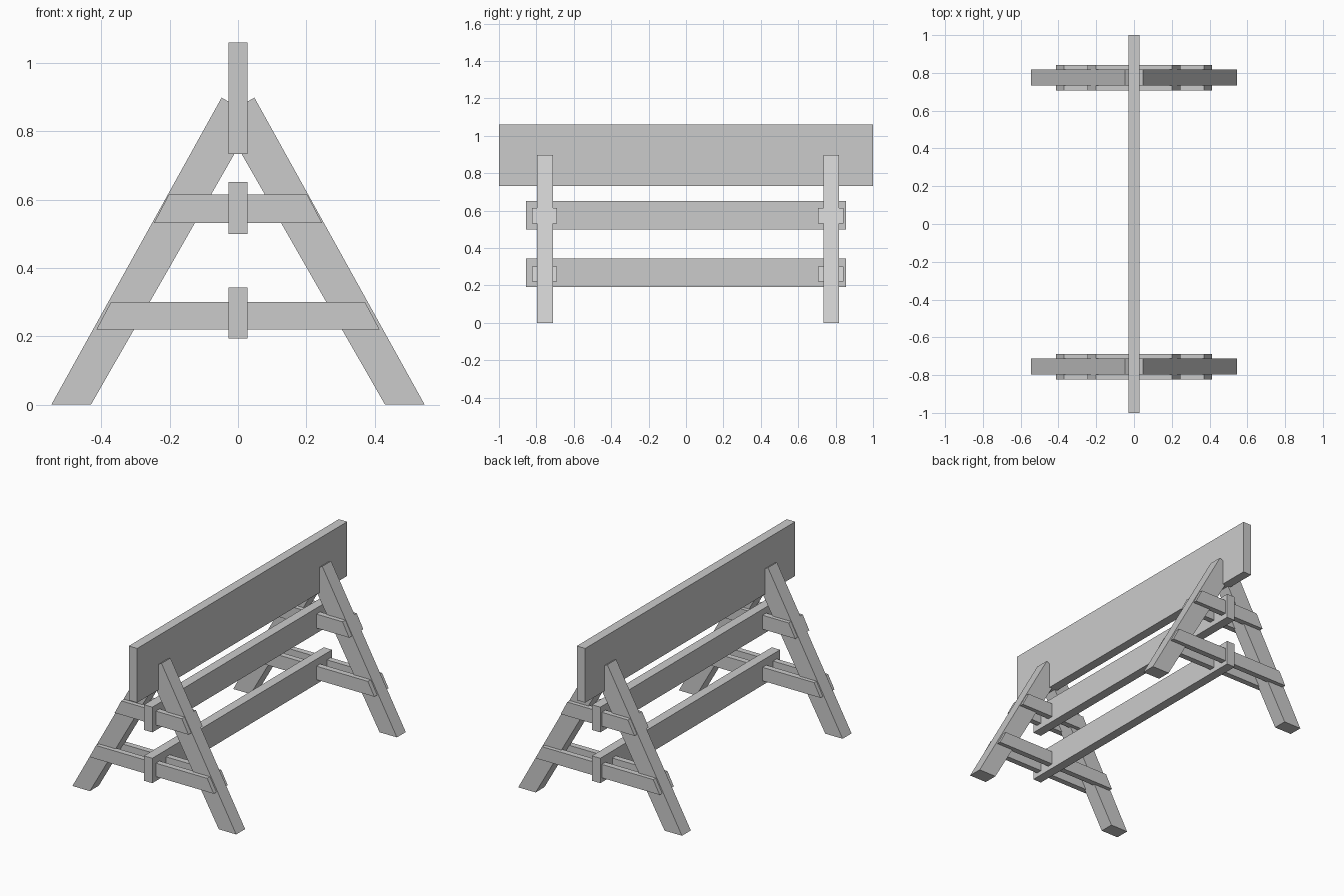
import bpy

if "Cube" in bpy.data.objects:
    bpy.data.objects.remove(bpy.data.objects["Cube"])


def prism(name, profile, y0, y1):
    """Extrude an (x, z) profile from y0 to y1."""
    n = len(profile)
    verts = [(x, y0, z) for x, z in profile] + [(x, y1, z) for x, z in profile]
    faces = [tuple(range(n)), tuple(reversed(range(n, 2 * n)))]
    faces += [(i, i + n, (i + 1) % n + n, (i + 1) % n) for i in range(n)]
    mesh = bpy.data.meshes.new(name)
    mesh.from_pydata(verts, [], faces)
    mesh.update()
    ob = bpy.data.objects.new(name, mesh)
    bpy.context.collection.objects.link(ob)
    return ob


def board(name, half_w, z0, z1, half_len):
    return prism(name, [(-half_w, z0), (half_w, z0), (half_w, z1), (-half_w, z1)],
                 -half_len, half_len)


# Upright top plank and the two long stretchers
board("top_plank", 0.028, 0.733, 1.06, 1.0)
board("upper_stretcher", 0.028, 0.499, 0.651, 0.856)
board("lower_stretcher", 0.028, 0.193, 0.343, 0.856)

# Leg outline, meeting its mirror twin inside the plank
LEG = [(0.43, 0), (0.546, 0), (0.048, 0.898), (0, 0.871), (0, 0.752)]
# Braces: bottom z, top z, bottom half width, top half width
BRACES = {"upper": (0.531, 0.615, 0.246, 0.202), "lower": (0.22, 0.301, 0.414, 0.371)}
THICK = 0.035

# Two A-frames: leg y range, brace outer y range
for end, l0, l1, b0, b1 in (("front", -0.797, -0.712, -0.823, -0.689),
                            ("back", 0.734, 0.818, 0.707, 0.842)):
    prism(f"{end}_right_leg", LEG, l0, l1)
    prism(f"{end}_left_leg", [(-x, z) for x, z in reversed(LEG)], l0, l1)
    # A pair of cross braces clamps the legs at each height
    for level, (z0, z1, w0, w1) in BRACES.items():
        outline = [(-w0, z0), (w0, z0), (w1, z1), (-w1, z1)]
        prism(f"{end}_{level}_brace_a", outline, b0, b0 + THICK)
        prism(f"{end}_{level}_brace_b", outline, b1 - THICK, b1)
